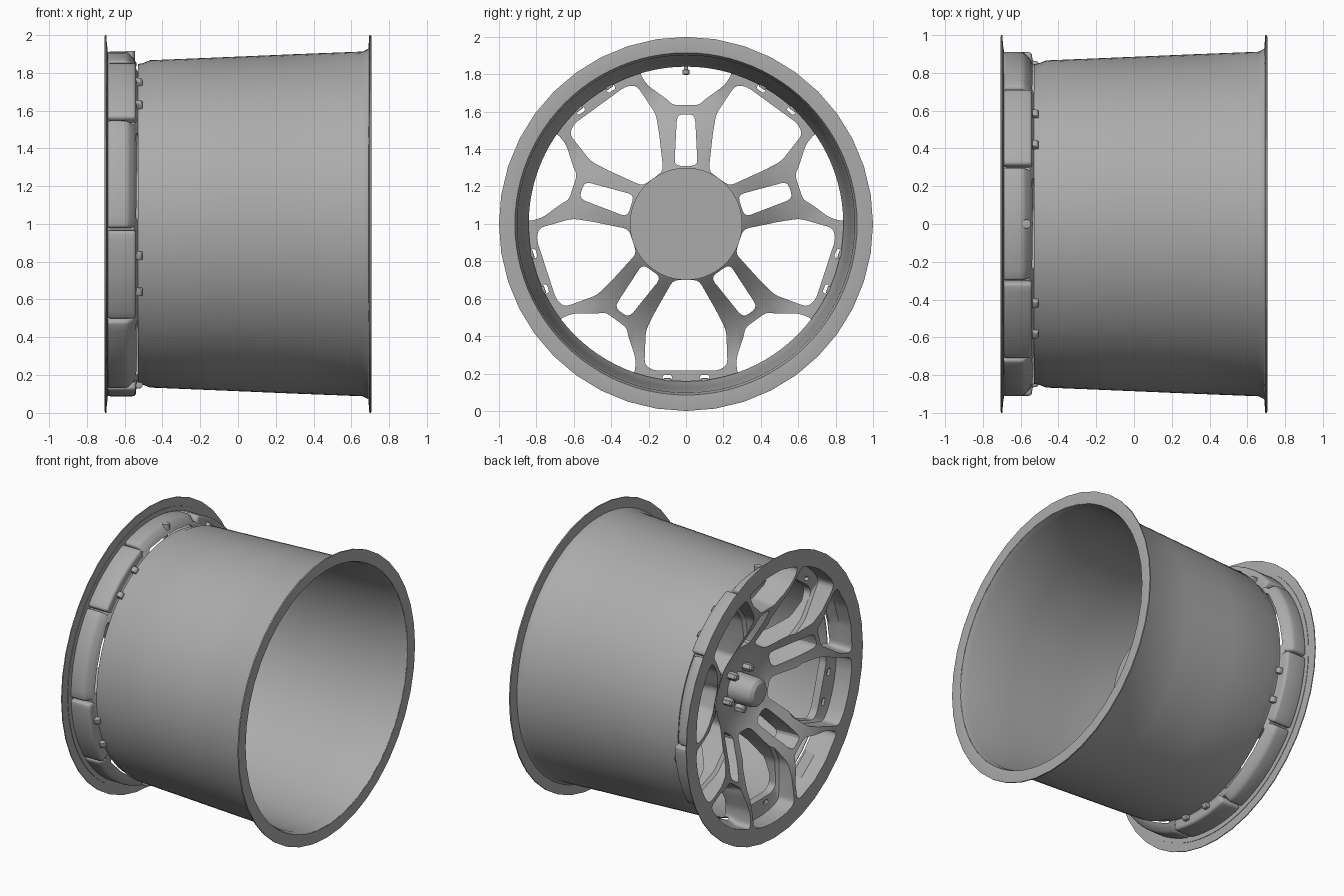
import bpy, bmesh
from math import sin, cos, radians, pi
from mathutils import Vector

if "Cube" in bpy.data.objects:
    bpy.data.objects.remove(bpy.data.objects["Cube"])


def skin(name, rings, closed=False, bevel=0):
    """Skin closed point loops in sequence; cap the ends unless closed."""
    bm = bmesh.new()
    vs = [[bm.verts.new(p) for p in r] for r in rings]
    n, m = len(rings[0]), len(rings)
    for i in range(m if closed else m - 1):
        a, b = vs[i], vs[(i + 1) % m]
        for j in range(n):
            k = (j + 1) % n
            bm.faces.new((a[j], a[k], b[k], b[j]))
    if not closed:
        bm.faces.new(vs[0])
        bm.faces.new(vs[-1])
    bmesh.ops.recalc_face_normals(bm, faces=bm.faces)
    if bevel:
        edges = [e for e in bm.edges if e.calc_face_angle(0) > radians(30)]
        bmesh.ops.bevel(bm, geom=edges, offset=bevel, segments=3, affect='EDGES', profile=0.5)
    me = bpy.data.meshes.new(name)
    bm.to_mesh(me)
    bm.free()
    ob = bpy.data.objects.new(name, me)
    bpy.context.collection.objects.link(ob)
    return ob


def polar(x, u, v, deg):
    """Point at radial distance u and sideways offset v on the wheel, axle along x."""
    a = radians(deg)
    return (x, u * cos(a) - v * sin(a), 1 + u * sin(a) + v * cos(a))


def lathe(name, profile, segs=96, closed=False):
    return skin(name, [[polar(x, r, 0, 360 * i / segs) for i in range(segs)] for x, r in profile], closed)


def rounded(half, d):
    """Mirror a half outline (u, v) and round every corner."""
    pts = [Vector(p) for p in half + [(u, -v) for u, v in reversed(half)]]
    out = []
    for i, p in enumerate(pts):
        a, b = pts[i - 1] - p, pts[(i + 1) % len(pts)] - p
        s = p + a.normalized() * min(d, a.length * 0.45)
        e = p + b.normalized() * min(d, b.length * 0.45)
        out += [s * (1 - t) ** 2 + p * 2 * t * (1 - t) + e * t * t for t in (0, 0.33, 0.67, 1)]
    return out


def window(front, rear, deg, xs, d):
    """Cutter with a wide front pocket stepping down to a narrower through hole."""
    f, r = rounded(front, d), rounded(rear, d)
    rings = [[polar(x, p.x, p.y, deg) for p in o] for x, o in zip(xs, (f, f, r, r))]
    return skin("window_cutter", rings)


def apply_boolean(ob, others, op):
    col = bpy.data.collections.new("boolean_parts")
    bpy.context.scene.collection.children.link(col)
    for o in others:
        bpy.context.collection.objects.unlink(o)
        col.objects.link(o)
    mod = ob.modifiers.new("bool", 'BOOLEAN')
    mod.operation, mod.solver = op, 'EXACT'
    mod.operand_type, mod.collection = 'COLLECTION', col
    bpy.context.view_layer.objects.active = ob
    bpy.ops.object.modifier_apply(modifier=mod.name)
    for o in others:
        bpy.data.objects.remove(o)
    bpy.data.collections.remove(col)


def rod(name, u, v, deg, r, x0, x1, segs=6, tip=0.7):
    """Small axial stud with a chamfered front end at x0."""
    def ring(x, q):
        return [polar(x, u + q * cos(2 * pi * i / segs), v + q * sin(2 * pi * i / segs), deg) for i in range(segs)]
    return skin(name, [ring(x0, r * tip), ring(x0 + 0.01, r), ring(x1, r)])


# Concave spoke face and hub, solid before the windows are cut
face = lathe("spoke_face", [
    (-0.40, 0.05), (-0.405, 0.18), (-0.44, 0.28), (-0.51, 0.39), (-0.58, 0.50), (-0.64, 0.61),
    (-0.675, 0.70), (-0.692, 0.80), (-0.70, 0.90), (-0.70, 0.94), (-0.690, 0.94), (-0.688, 0.87),
    (-0.55, 0.87), (-0.53, 0.842), (-0.50, 0.842), (-0.50, 0.79), (-0.51, 0.72), (-0.47, 0.60),
    (-0.38, 0.46), (-0.27, 0.36), (-0.22, 0.30), (-0.08, 0.30), (-0.08, 0.05)])

# Ten raised pads behind the outer flange, wide ones at the forks
pads = []
for i in range(10):
    half = 15.8
    prof = [(-0.695, 0.80), (-0.695, 0.912), (-0.54, 0.912), (-0.535, 0.80)]
    if i % 2 == 0:
        half = 19.4
        prof = [(-0.695, 0.80), (-0.695, 0.912), (-0.585, 0.912), (-0.54, 0.862), (-0.54, 0.80)]
    angles = [18 + 36 * i + half * (k / 5 - 1) for k in range(11)]
    pads.append(skin("pad", [[polar(x, r, 0, a) for x, r in prof] for a in angles], bevel=0.018))
apply_boolean(face, pads, 'UNION')

# Windows: large between spokes, small inside the forks, slots inside the twin spokes
big_rear = [(0.30, 0.068), (0.47, 0.165), (0.57, 0.215), (0.755, 0.222), (0.785, 0.17), (0.785, 0.06)]
big_front = [(0.295, 0.078), (0.47, 0.185), (0.57, 0.235), (0.845, 0.228), (0.875, 0.15), (0.888, 0.05)]
fork_rear = [(0.635, 0.07), (0.665, 0.10), (0.74, 0.205), (0.80, 0.245), (0.825, 0.235), (0.85, 0.08)]
fork_front = [(0.620, 0.075), (0.655, 0.110), (0.735, 0.215), (0.815, 0.268), (0.845, 0.255), (0.888, 0.08)]
slot_rear = [(0.31, 0.062), (0.585, 0.048)]
slot_front = [(0.30, 0.070), (0.595, 0.056)]
cutters = []
for i in range(5):
    a = 90 + 72 * i
    cutters.append(window(big_front, big_rear, a + 36, (-0.8, -0.575, -0.555, 0), 0.03))
    cutters.append(window(fork_front, fork_rear, a, (-0.8, -0.60, -0.55, 0), 0.03))
    cutters.append(window(slot_front, slot_rear, a, (-0.8, -0.55, -0.45, 0), 0.035))
    # small oblong vents through the pocket floor
    for s in (-0.1, 0.1):
        oval = [(0.015 * sin(t * pi / 6), 0.013 * cos(t * pi / 6) + (0.012 if cos(t * pi / 6) > 0 else -0.012))
                for t in range(12)]
        cutters.append(skin("vent_cutter", [[polar(x, 0.822 + u, s + v, a + 36) for u, v in oval]
                                            for x in (-0.565, -0.45)]))
apply_boolean(face, cutters, 'DIFFERENCE')

# Tapered barrel shell
lathe("barrel", [(-0.53, 0.846), (-0.505, 0.850), (-0.465, 0.866), (-0.1, 0.881), (0.3, 0.898), (0.66, 0.912),
                 (0.685, 0.925), (0.70, 0.935), (0.70, 0.915), (0.66, 0.902), (0.3, 0.888), (-0.1, 0.872),
                 (-0.465, 0.856), (-0.505, 0.845), (-0.53, 0.841)], closed=True)

# Thin end flanges
lathe("outer_flange", [(-0.70, 0.925), (-0.706, 0.99), (-0.703, 1.0), (-0.697, 1.0), (-0.692, 0.925)], 40, True)
lathe("inner_flange", [(0.69, 0.918), (0.692, 0.96), (0.695, 1.0), (0.704, 1.0), (0.706, 0.99), (0.703, 0.918)], 40, True)

# Centre cap, with wheel nuts around it
lathe("centre_cap", [(-0.38, 0.105), (-0.54, 0.10), (-0.57, 0.092), (-0.588, 0.072), (-0.595, 0.03)], 32)
for i in range(5):
    rod("wheel_nut", 0.145, 0, 54 + 72 * i, 0.028, -0.47, -0.38)

# Small tabs behind the pads
for i in range(5):
    for s in (-0.1, 0.1):
        prof = [(-0.545, 0.825), (-0.545, 0.872), (-0.515, 0.870), (-0.505, 0.858), (-0.505, 0.825)]
        skin("vent_tab", [[polar(x, u, s + v, 126 + 72 * i) for x, u in prof] for v in (-0.02, 0.02)], bevel=0.004)

# Inflation valve pointing inward from the top pocket
valve = [(0.916, 0.012), (0.914, 0.024), (0.85, 0.026), (0.848, 0.012), (0.825, 0.012),
         (0.822, 0.018), (0.802, 0.018), (0.797, 0.010)]
skin("valve", [[(-0.57 + r * cos(t * pi / 6), r * sin(t * pi / 6), 1 + u) for t in range(12)] for u, r in valve])

# Darker grey metal, smooth shading with crisp edges
metal = bpy.data.materials.new("dark_grey_metal")
metal.diffuse_color = (0.41, 0.41, 0.41, 1)
metal.use_nodes = True
metal.node_tree.nodes["Principled BSDF"].inputs["Base Color"].default_value = metal.diffuse_color
for ob in bpy.context.scene.objects:
    ob.data.materials.clear()
    ob.data.materials.append(metal)
bpy.ops.object.select_all(action='SELECT')
bpy.context.view_layer.objects.active = face
bpy.ops.object.shade_smooth_by_angle(angle=radians(32))
